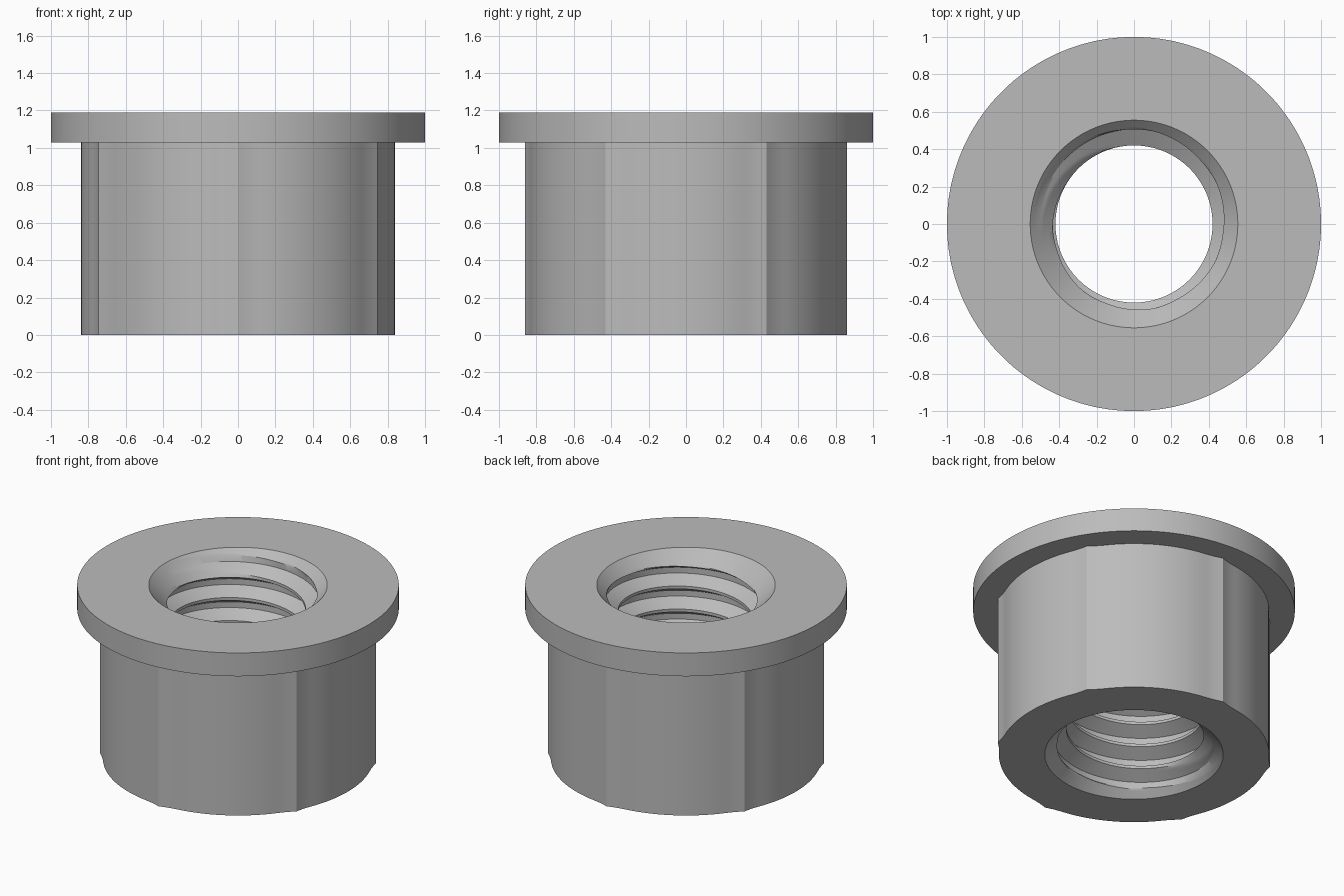
import bpy, bmesh
from math import pi, sin, cos, radians

cube = bpy.data.objects.get("Cube")
if cube:
    bpy.data.objects.remove(cube, do_unlink=True)

SEG = 180                 # columns around the axis
HEIGHT, SHOULDER = 1.19, 1.03
FLANGE_R, BODY_R, RIDGE = 1.0, 0.84, 0.02
MOUTH_R, MINOR_R, MAJOR_R = 0.555, 0.42, 0.506
PITCH = 0.158

steel = bpy.data.materials.new("plain grey metal")
steel.use_nodes = True
GREY = (0.5, 0.5, 0.5, 1)
steel.diffuse_color = GREY
steel.node_tree.nodes["Principled BSDF"].inputs["Base Color"].default_value = GREY


def sweep(name, rows):
    """Skin a list of functions angle -> (radius, z) around the z axis."""
    bm = bmesh.new()
    grid = []
    for row in rows:
        line = []
        for i in range(SEG + 1):
            a = 2 * pi * i / SEG
            r, z = row(a)
            line.append(bm.verts.new((r * cos(a), r * sin(a), z)))
        grid.append(line)
    for low, high in zip(grid, grid[1:]):
        for i in range(SEG):
            bm.faces.new((low[i], low[i + 1], high[i + 1], high[i]))
    bmesh.ops.remove_doubles(bm, verts=bm.verts, dist=1e-5)
    bmesh.ops.dissolve_degenerate(bm, edges=bm.edges, dist=1e-5)
    mesh = bpy.data.meshes.new(name)
    bm.to_mesh(mesh)
    bm.free()
    obj = bpy.data.objects.new(name, mesh)
    bpy.context.collection.objects.link(obj)
    mesh.materials.append(steel)
    bpy.ops.object.select_all(action='DESELECT')
    obj.select_set(True)
    bpy.context.view_layer.objects.active = obj
    bpy.ops.object.shade_smooth_by_angle(angle=radians(28))
    return obj


def ring(r, z):
    return lambda a: (r, z)


# Body: round barrel with six flared ridges
def ridged(z):
    def row(a):
        off = abs((a / radians(60)) % 1 - 0.5) * 60
        return BODY_R + RIDGE * max(0, 1 - off / 8) ** 2, z
    return row


sweep("body", [ring(MOUTH_R, 0), ridged(0), ridged(SHOULDER)])

# Flange: flat collar on top of the body
sweep("flange", [ring(0.8, SHOULDER), ring(FLANGE_R, SHOULDER),
                 ring(FLANGE_R, HEIGHT), ring(MOUTH_R, HEIGHT)])


# Threaded bore: right-hand helix, countersunk at both ends
def thread_row(turn, f):
    t = min(max((min(f, 1 - f) - 1 / 16) / (5 / 16), 0), 1)
    radius = MINOR_R + (MAJOR_R - MINOR_R) * t

    def row(a):
        z = 1.0 + PITCH * (turn - 8 + f + a / (2 * pi))
        z = min(max(z, 0), HEIGHT)
        return max(radius, MOUTH_R - min(z, HEIGHT - z)), z
    return row


flank = [1 / 16 + 5 / 16 * i / 6 for i in range(7)]
steps = flank + [1 - f for f in reversed(flank)]
bore = sweep("threaded_bore", [thread_row(k, f) for k in range(10) for f in steps])
bore.data.flip_normals()
